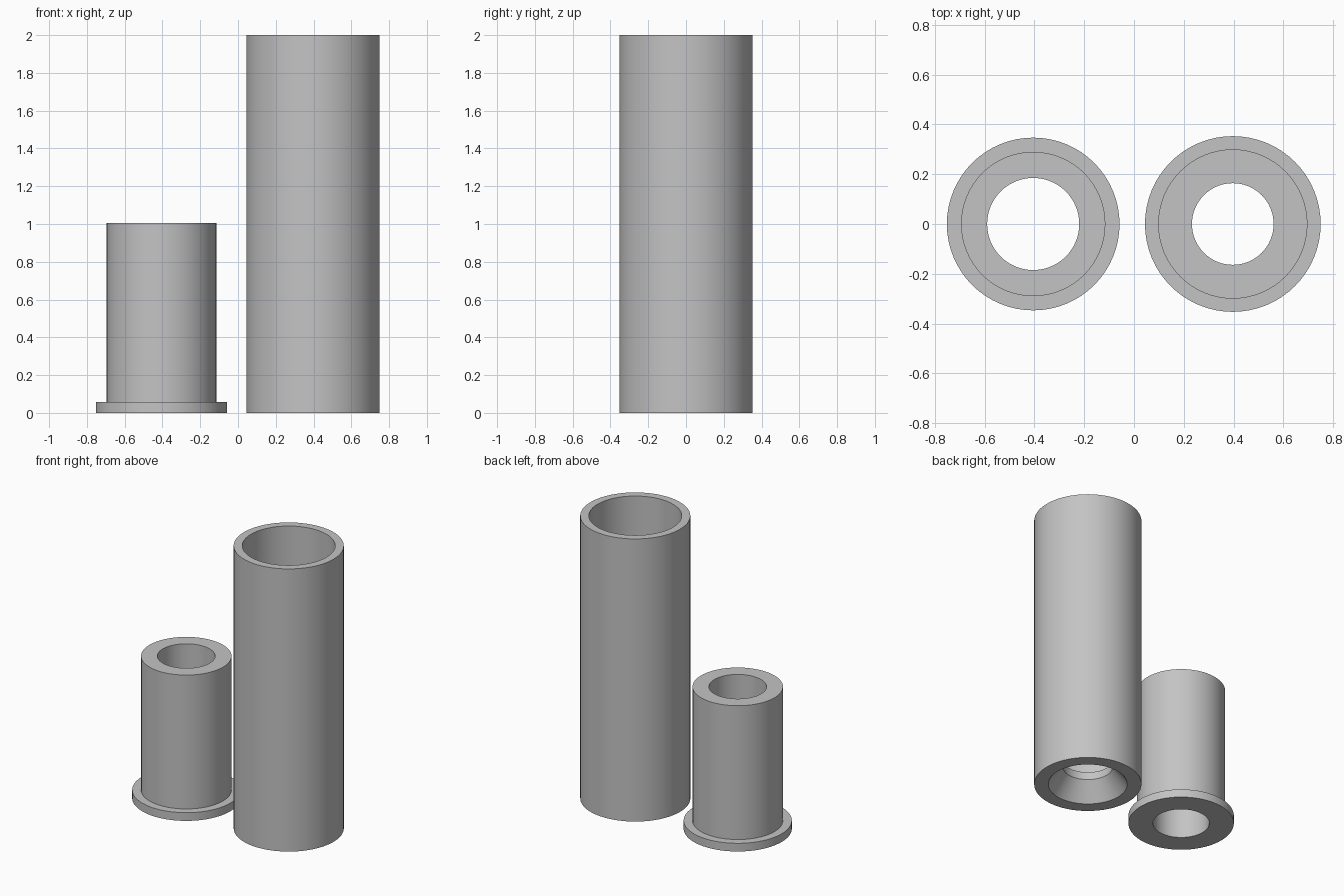
import bpy, bmesh, math

cube = bpy.data.objects.get("Cube")
if cube:
    bpy.data.objects.remove(cube, do_unlink=True)

GREY = (0.55, 0.55, 0.55, 1)
grey = bpy.data.materials.new("plain grey")
grey.use_nodes = True
grey.diffuse_color = GREY
grey.node_tree.nodes["Principled BSDF"].inputs["Base Color"].default_value = GREY


def lathe(name, profile, x, sides=64):
    """Revolve a closed (radius, height) profile around a vertical axis at x."""
    bm = bmesh.new()
    rings = []
    for i in range(sides):
        a = 2 * math.pi * i / sides
        rings.append([bm.verts.new((r * math.cos(a), r * math.sin(a), z)) for r, z in profile])
    n = len(profile)
    for i in range(sides):
        here, there = rings[i], rings[(i + 1) % sides]
        for j in range(n):
            k = (j + 1) % n
            bm.faces.new((here[j], there[j], there[k], here[k]))
    bmesh.ops.recalc_face_normals(bm, faces=bm.faces)
    mesh = bpy.data.meshes.new(name)
    bm.to_mesh(mesh)
    bm.free()
    mesh.materials.append(grey)
    obj = bpy.data.objects.new(name, mesh)
    obj.location.x = x
    bpy.context.collection.objects.link(obj)
    bpy.ops.object.select_all(action="DESELECT")
    obj.select_set(True)
    bpy.context.view_layer.objects.active = obj
    bpy.ops.object.shade_smooth_by_angle(angle=math.radians(30))
    return obj


# Tall tube: wide chamber above, narrow throat, flared opening underneath
outer, chamber, throat, mouth = 0.353, 0.298, 0.164, 0.26
lathe("tall_tube", [
    (mouth, 0), (outer, 0), (outer, 2), (chamber, 2),
    (chamber, 0.185), (throat, 0.185), (throat, 0.13),
], 0.397)

# Short bushing: thick sleeve with a base flange and a straight bore
flange, sleeve, bore = 0.347, 0.29, 0.185
lathe("flanged_bushing", [
    (bore, 0), (flange, 0), (flange, 0.058), (sleeve, 0.058),
    (sleeve, 1.005), (bore, 1.005),
], -0.405)
